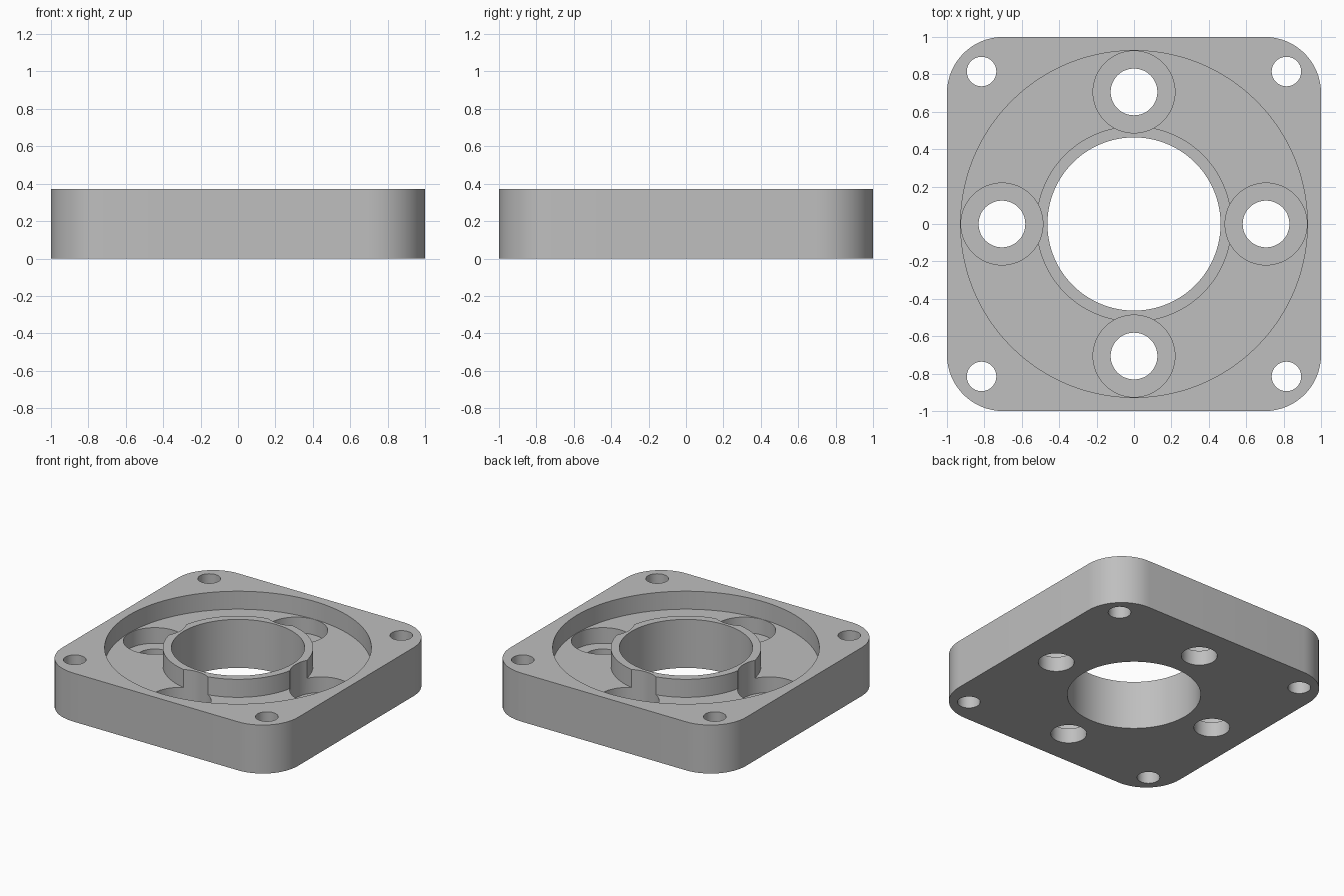
import bpy
import bmesh
from math import cos, sin, pi, radians

THICK = 0.372          # plate thickness
FLOOR = 0.234          # height of the ring recess floor
SEAT = 0.114           # height of the counterbore seats
ABOVE = THICK + 0.1

if "Cube" in bpy.data.objects:
    bpy.data.objects.remove(bpy.data.objects["Cube"])

metal = bpy.data.materials.new("grey_metal")
metal.use_nodes = True
grey = (0.52, 0.52, 0.52, 1)
metal.diffuse_color = grey
metal.node_tree.nodes["Principled BSDF"].inputs["Base Color"].default_value = grey


def prism(name, outline, z0, z1):
    """Extrude a closed outline between two heights."""
    bm = bmesh.new()
    face = bm.faces.new([bm.verts.new((x, y, z0)) for x, y in outline])
    top = bmesh.ops.extrude_face_region(bm, geom=[face])["geom"]
    verts = [g for g in top if isinstance(g, bmesh.types.BMVert)]
    bmesh.ops.translate(bm, verts=verts, vec=(0, 0, z1 - z0))
    bmesh.ops.recalc_face_normals(bm, faces=bm.faces)
    mesh = bpy.data.meshes.new(name)
    bm.to_mesh(mesh)
    bm.free()
    mesh.materials.append(metal)
    obj = bpy.data.objects.new(name, mesh)
    bpy.context.collection.objects.link(obj)
    return obj


def circle(x, y, r, n):
    return [(x + r * cos(2 * pi * i / n), y + r * sin(2 * pi * i / n)) for i in range(n)]


def rounded_square(half, r, steps):
    points = []
    for k, (sx, sy) in enumerate([(1, 1), (-1, 1), (-1, -1), (1, -1)]):
        for i in range(steps + 1):
            a = pi / 2 * (k + i / steps)
            points.append((sx * (half - r) + r * cos(a), sy * (half - r) + r * sin(a)))
    return points


plate = prism("flange_plate", rounded_square(1, 0.3, 16), 0, THICK)
bpy.context.view_layer.objects.active = plate
plate.select_set(True)


def combine(tool, operation):
    """Apply a boolean to the plate and discard the tool."""
    tool.hide_render = True
    mod = plate.modifiers.new(tool.name, "BOOLEAN")
    mod.object, mod.operation, mod.solver = tool, operation, "EXACT"
    bpy.ops.object.modifier_apply(modifier=mod.name)
    bpy.data.objects.remove(tool)


def cut(name, x, y, r, z0, n=48):
    combine(prism(name, circle(x, y, r, n), z0, ABOVE), "DIFFERENCE")


# Round recess with a raised central hub
cut("recess", 0, 0, 0.927, FLOOR, 128)
combine(prism("hub", circle(0, 0, 0.523, 96), FLOOR - 0.05, THICK), "UNION")
cut("bore", 0, 0, 0.463, -0.1, 96)

# Four counterbored bolt holes, biting into the hub
for x, y in [(1, 0), (0, 1), (-1, 0), (0, -1)]:
    cut("counterbore", x * 0.706, y * 0.706, 0.219, SEAT, 64)
    cut("bolt_hole", x * 0.706, y * 0.706, 0.125, -0.1)

# Four corner mounting holes
for x in (-1, 1):
    for y in (-1, 1):
        cut("corner_hole", x * 0.815, y * 0.815, 0.079, -0.1, 40)

bpy.ops.object.shade_smooth_by_angle(angle=radians(30))
